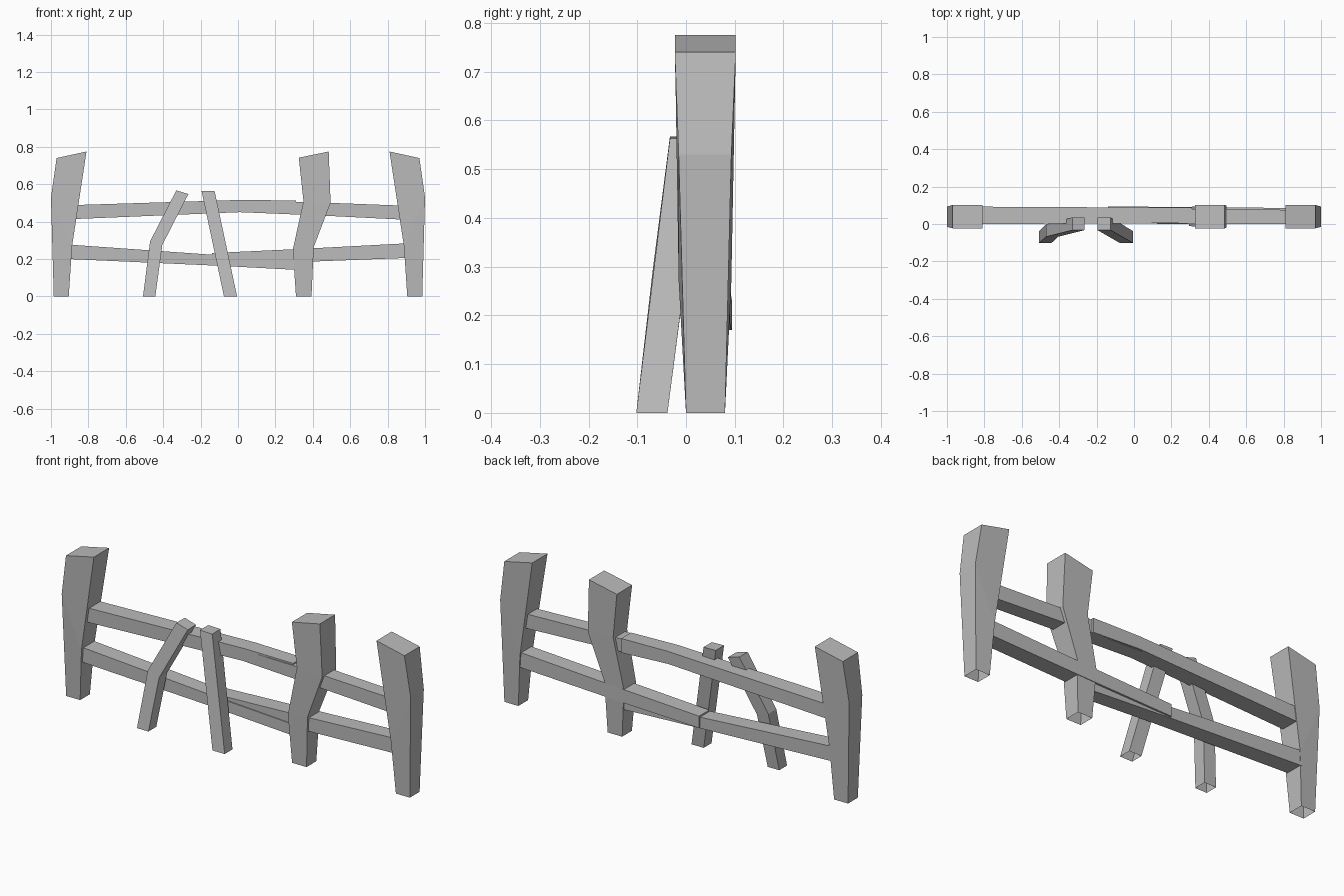
import bpy
import bmesh

cube = bpy.data.objects.get("Cube")
if cube:
    bpy.data.objects.remove(cube, do_unlink=True)

GREY = (0.5, 0.5, 0.5, 1)
mat = bpy.data.materials.new("plain grey")
mat.use_nodes = True
mat.diffuse_color = GREY
mat.node_tree.nodes["Principled BSDF"].inputs["Base Color"].default_value = GREY


def beam(name, sections, open_start=False, mirror=False):
    """Square beam through sections: two (x, z) edge points, front y, back y."""
    bm = bmesh.new()
    rings = []
    for a, b, front, back in sections:
        s = -1 if mirror else 1
        corners = [(a, front), (b, front), (b, back), (a, back)]
        rings.append([bm.verts.new((s * p[0], y, p[1])) for p, y in corners])
    for lower, upper in zip(rings, rings[1:]):
        for i in range(4):
            j = (i + 1) % 4
            bm.faces.new((lower[i], lower[j], upper[j], upper[i]))
    bm.faces.new(rings[-1])
    if not open_start:
        bm.faces.new(rings[0][::-1])
    bmesh.ops.recalc_face_normals(bm, faces=bm.faces)
    mesh = bpy.data.meshes.new(name)
    bm.to_mesh(mesh)
    bm.free()
    mesh.materials.append(mat)
    obj = bpy.data.objects.new(name, mesh)
    bpy.context.collection.objects.link(obj)


def rail(name, stations):
    """Rail through stations: x, bottom z, top z, front y, back y."""
    beam(name, [((x, low), (x, high), f, b) for x, low, high, f, b in stations])


# End posts, mirrored, with open feet
end_post = [((-0.985, 0), (-0.905, 0), 0, 0.08),
            ((-1.0, 0.53), (-0.887, 0.27), -0.015, 0.093),
            ((-0.97, 0.74), (-0.81, 0.775), -0.023, 0.102)]
beam("right_end_post", end_post, True)
beam("left_end_post", end_post, True, mirror=True)

# Crooked middle post
beam("middle_post", [((0.31, 0), (0.393, 0), 0, 0.08),
                     ((0.293, 0.25), (0.405, 0.265), -0.01, 0.09),
                     ((0.35, 0.51), (0.495, 0.50), -0.018, 0.097),
                     ((0.325, 0.742), (0.485, 0.775), -0.023, 0.102)], True)

# Upper rails, overlapping between the braces and the middle post
rail("upper_right_rail", [(-0.9, 0.413, 0.488, 0, 0.093),
                          (0.04, 0.452, 0.517, 0.003, 0.088),
                          (0.31, 0.438, 0.512, 0.008, 0.088)])
rail("upper_left_rail", [(-0.1, 0.455, 0.508, 0.006, 0.08),
                         (0.4, 0.435, 0.504, 0, 0.08),
                         (0.9, 0.41, 0.485, 0, 0.075)])

# Lower rails, overlapping in the same way
rail("lower_right_rail", [(-0.9, 0.2, 0.277, 0, 0.09),
                          (-0.12, 0.165, 0.222, 0.003, 0.085),
                          (0.32, 0.142, 0.2, 0, 0.08)])
rail("lower_left_rail", [(-0.14, 0.17, 0.232, 0.01, 0.094),
                         (0.35, 0.185, 0.255, 0.003, 0.09),
                         (0.9, 0.206, 0.284, 0, 0.085)])

# Leaning braces with open feet
beam("bent_brace", [((-0.508, 0), (-0.442, 0), -0.102, -0.038),
                    ((-0.47, 0.295), (-0.405, 0.275), -0.068, -0.002),
                    ((-0.33, 0.567), (-0.265, 0.548), -0.033, 0.035)], True)
beam("straight_brace", [((-0.075, 0), (-0.005, 0), -0.102, -0.038),
                        ((-0.195, 0.565), (-0.125, 0.563), -0.033, 0.035)], True)
